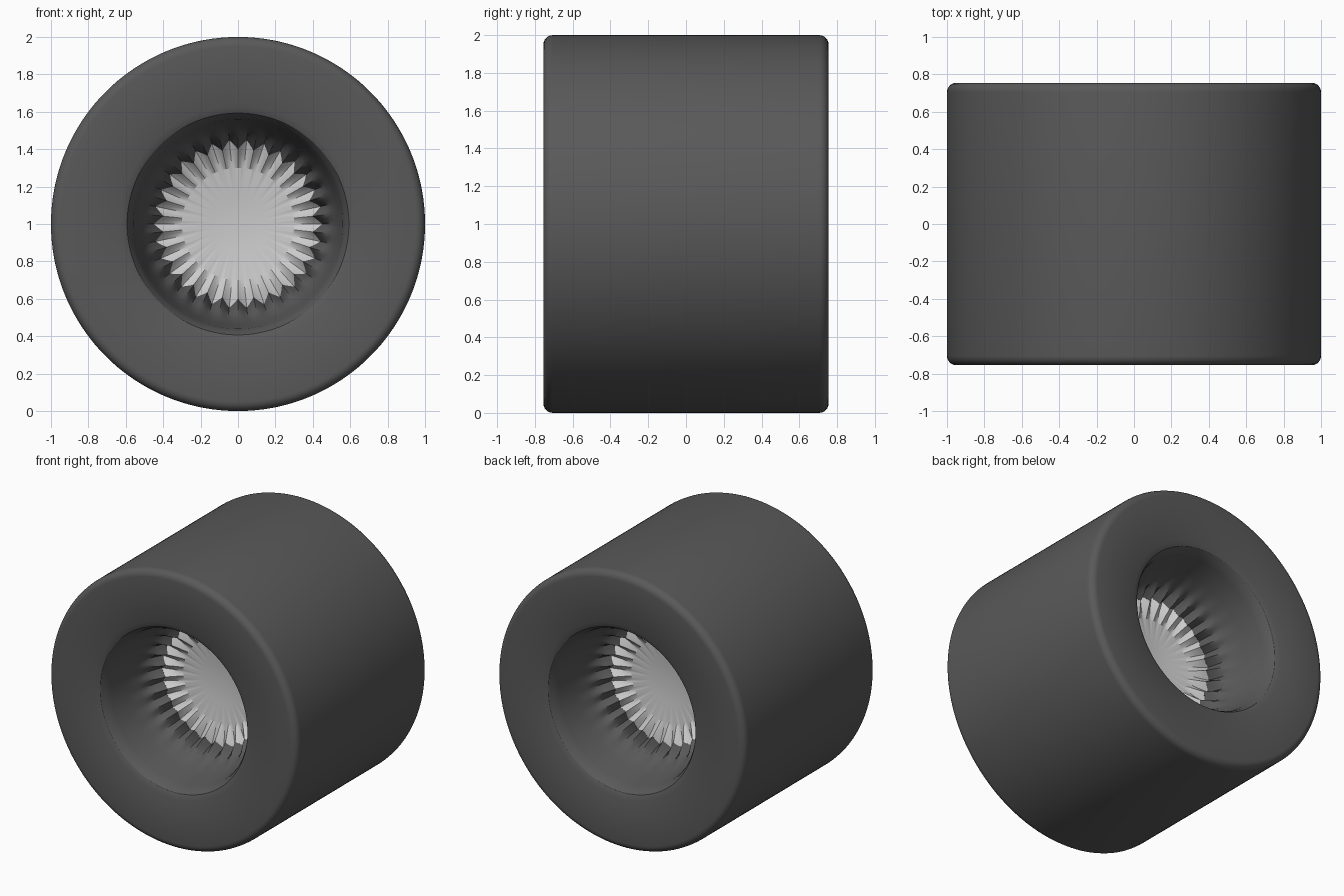
import bpy, bmesh, math

if "Cube" in bpy.data.objects:
    bpy.data.objects.remove(bpy.data.objects["Cube"])

TEETH = 30
SEG = TEETH * 6


def zigzag(i):
    # +1 on a light tip, -1 on a dark tooth
    return 4 * abs((i / 6) % 1 - 0.5) - 1


def lathe(name, profile, colour):
    """Spin (radius, y, radius wave, y wave) points about the y axis."""
    bm = bmesh.new()
    rings = []
    for r, y, rw, yw in profile:
        if r == 0:
            rings.append([bm.verts.new((0, y, 1))] * SEG)
            continue
        ring = []
        for i in range(SEG):
            a = 2 * math.pi * i / SEG
            rr, yy = r + rw * zigzag(i), y + yw * zigzag(i)
            ring.append(bm.verts.new((rr * math.cos(a), yy, 1 + rr * math.sin(a))))
        rings.append(ring)
    for a, b in zip(rings, rings[1:]):
        for i in range(SEG):
            j = (i + 1) % SEG
            bm.faces.new(list(dict.fromkeys((a[i], a[j], b[j], b[i]))))
    bmesh.ops.recalc_face_normals(bm, faces=bm.faces)
    mesh = bpy.data.meshes.new(name)
    bm.to_mesh(mesh)
    bm.free()
    obj = bpy.data.objects.new(name, mesh)
    bpy.context.collection.objects.link(obj)
    mat = bpy.data.materials.new(name + "_colour")
    mat.diffuse_color = (*colour, 1)
    mat.use_nodes = True
    mat.node_tree.nodes["Principled BSDF"].inputs["Base Color"].default_value = mat.diffuse_color
    mesh.materials.append(mat)
    bpy.ops.object.select_all(action='DESELECT')
    obj.select_set(True)
    bpy.context.view_layer.objects.active = obj
    bpy.ops.object.shade_smooth_by_angle(angle=math.radians(25))
    return obj


def mirrored(half):
    return half + [(r, -y, rw, -yw) for r, y, rw, yw in reversed(half)]


# Tyre: toothed bore, rounded lip, flat face, rounded shoulder
half = [
    (0.47, -0.10, 0, 0),
    (0.425, -0.25, 0.025, 0.015),
    (0.455, -0.31, 0.02, 0.01),
    (0.485, -0.36, 0.01, 0),
    (0.51, -0.41, 0, 0),
    (0.54, -0.52, 0, 0),
    (0.56, -0.66, 0, 0),
    (0.573, -0.705, 0, 0),
    (0.593, -0.738, 0, 0),
    (0.63, -0.755, 0, 0),
]
for k in range(7):
    t = math.radians(90 - 15 * k)
    half.append((0.95 + 0.05 * math.cos(t), -0.705 - 0.05 * math.sin(t), 0, 0))
tyre = mirrored(half)
lathe("tyre", tyre + tyre[:1], (0.1, 0.1, 0.1))

# Core: shallow dish on each side, fluted towards the toothed edge
core = [
    (0, -0.17, 0, 0),
    (0.15, -0.185, 0, 0),
    (0.30, -0.20, 0, 0),
    (0.37, -0.225, 0.01, 0.012),
    (0.427, -0.25, 0.027, 0.015),
    (0.48, -0.20, 0, 0),
]
lathe("core", mirrored(core), (0.75, 0.75, 0.75))
